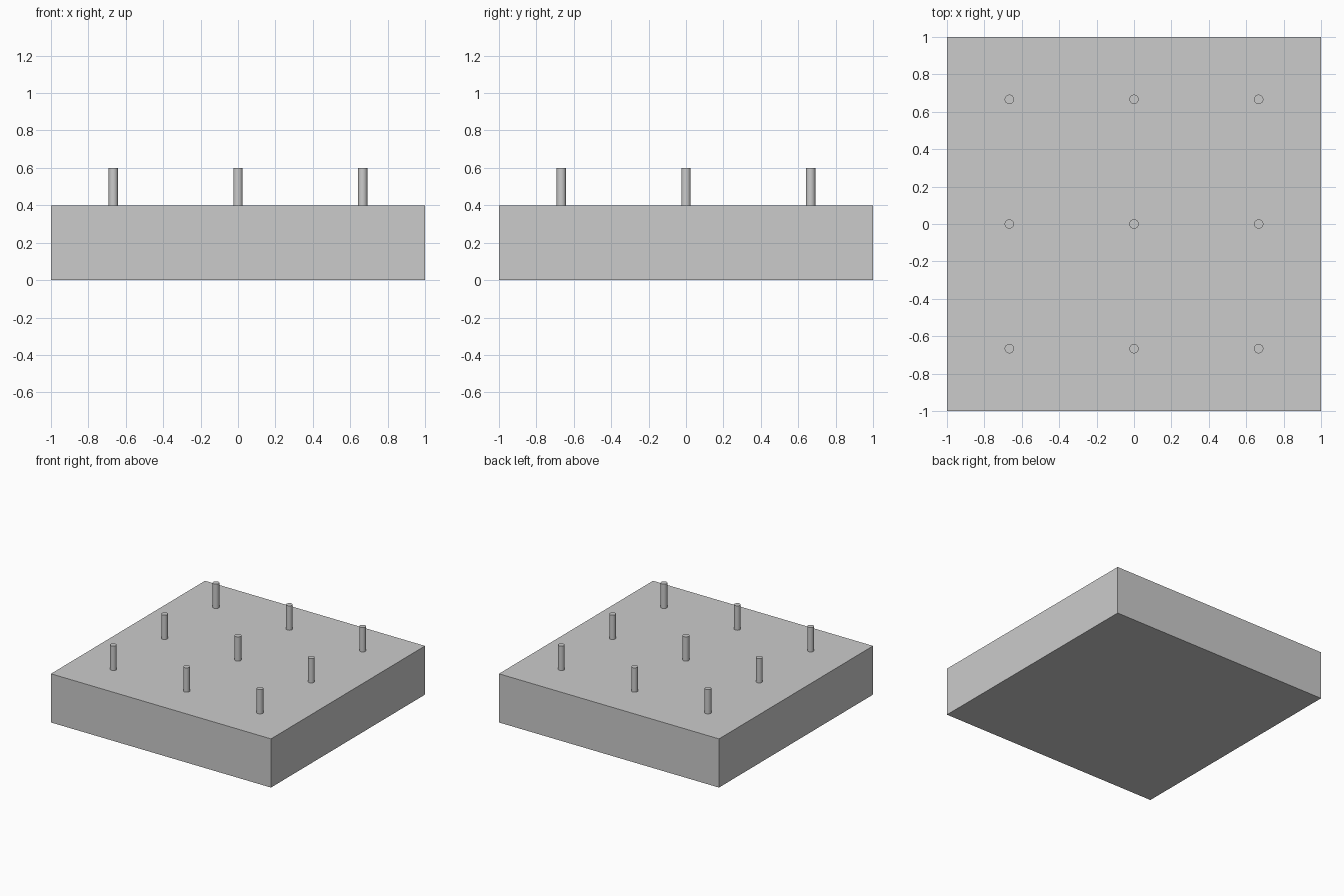
import bpy

cube = bpy.data.objects.get("Cube")
if cube:
    bpy.data.objects.remove(cube, do_unlink=True)

BASE_HEIGHT = 0.4
PEG_RADIUS = 0.025
PEG_HEIGHT = 0.2
SPACING = 2 / 3

# Single plain grey
grey = bpy.data.materials.new("plain_grey")
grey.use_nodes = True
color = (0.6, 0.6, 0.6, 1)
grey.diffuse_color = color
grey.node_tree.nodes["Principled BSDF"].inputs["Base Color"].default_value = color

# Square slab
bpy.ops.mesh.primitive_cube_add(size=2, location=(0, 0, BASE_HEIGHT / 2))
base = bpy.context.object
base.name = "base_slab"
base.scale.z = BASE_HEIGHT / 2
bpy.ops.object.transform_apply(location=False, rotation=False, scale=True)
base.data.materials.append(grey)


def add_peg(name, x, y):
    bpy.ops.mesh.primitive_cylinder_add(
        vertices=32, radius=PEG_RADIUS, depth=PEG_HEIGHT,
        location=(x, y, BASE_HEIGHT + PEG_HEIGHT / 2))
    peg = bpy.context.object
    peg.name = name
    peg.data.materials.append(grey)
    bpy.ops.object.shade_smooth_by_angle()


# Grid of upright pegs
for row, row_name in zip((-1, 0, 1), ("front", "middle", "back")):
    for col, col_name in zip((-1, 0, 1), ("right", "centre", "left")):
        add_peg(f"peg_{row_name}_{col_name}", col * SPACING, row * SPACING)
